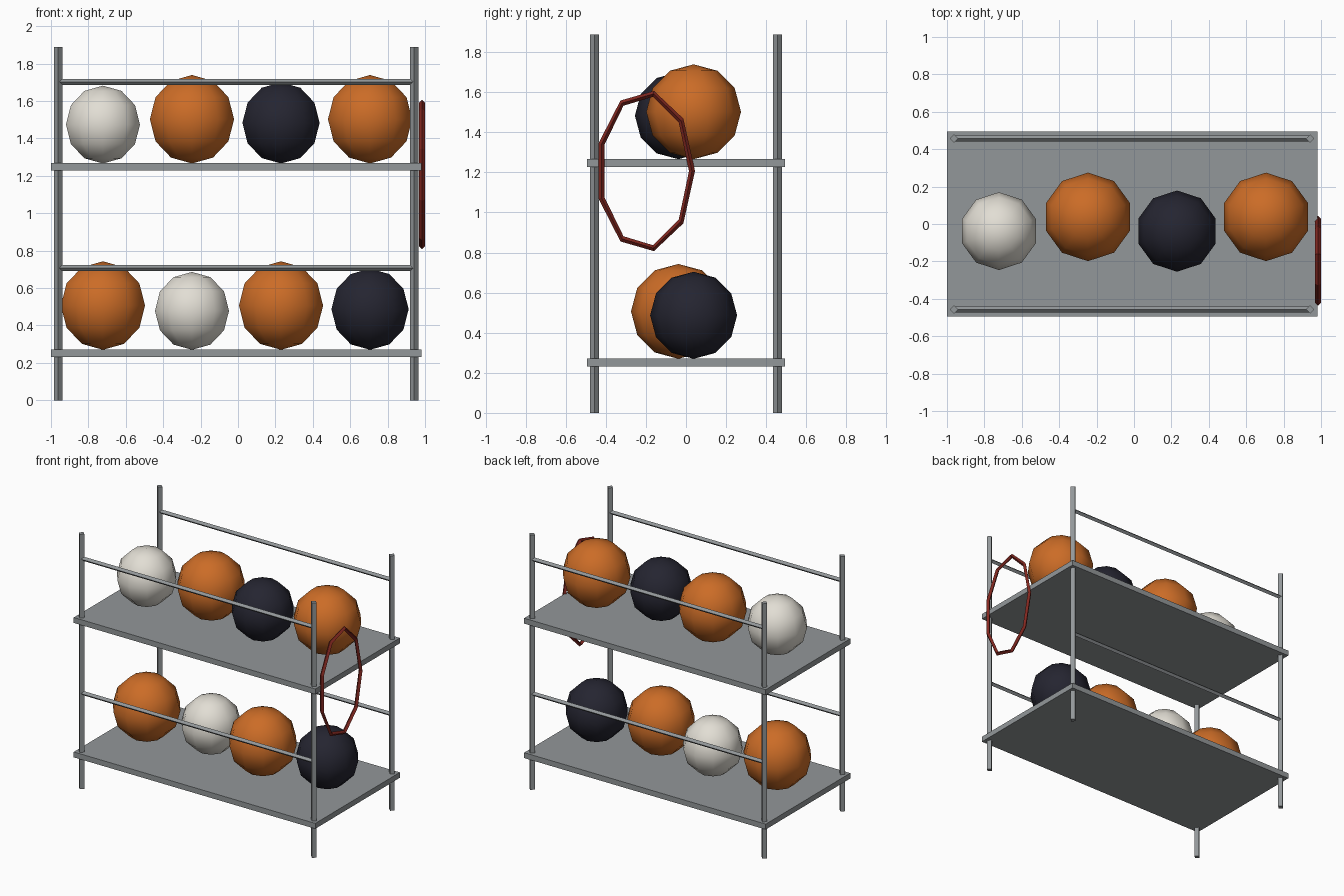
import bpy, bmesh, math
from mathutils import Matrix, Vector

if "Cube" in bpy.data.objects:
    bpy.data.objects.remove(bpy.data.objects["Cube"])


def material(name, rgb):
    m = bpy.data.materials.new(name)
    m.diffuse_color = (*rgb, 1)
    m.use_nodes = True
    m.node_tree.nodes["Principled BSDF"].inputs["Base Color"].default_value = m.diffuse_color
    return m


STEEL = material("grey steel", (0.29, 0.31, 0.32))
ORANGE = material("orange rubber", (0.60, 0.15, 0.02))
WHITE = material("off white leather", (0.76, 0.73, 0.66))
BLACK = material("dark navy rubber", (0.018, 0.018, 0.03))
RED = material("dark red hoop", (0.22, 0.02, 0.014))


def finish(name, bm, mat, smooth=False):
    bmesh.ops.recalc_face_normals(bm, faces=bm.faces)
    for f in bm.faces:
        f.smooth = smooth
    mesh = bpy.data.meshes.new(name)
    bm.to_mesh(mesh)
    bm.free()
    mesh.materials.append(mat)
    ob = bpy.data.objects.new(name, mesh)
    bpy.context.collection.objects.link(ob)
    return ob


def box(name, centre, size, mat):
    bm = bmesh.new()
    bmesh.ops.create_cube(bm, size=1, matrix=Matrix.Translation(centre) @ Matrix.Diagonal((*size, 1)))
    return finish(name, bm, mat)


def bar(name, a, b, r, mat):
    """Four-sided bar with its corners facing along the axes."""
    a, b = Vector(a), Vector(b)
    d = b - a
    u = Vector((0, 1, 0))
    v = d.normalized().cross(u)
    bm = bmesh.new()
    ends = [[bm.verts.new(p + r * (u * math.cos(k * math.pi / 2) + v * math.sin(k * math.pi / 2)))
             for k in range(4)] for p in (a, b)]
    for k in range(4):
        j = (k + 1) % 4
        bm.faces.new((ends[0][k], ends[0][j], ends[1][j], ends[1][k]))
    bm.faces.new(ends[0])
    bm.faces.new(ends[1])
    return finish(name, bm, mat)


def ball(name, centre, r, mat, segs=10, rings=6):
    """Low-poly ball with a meridian on the y axis."""
    c = Vector(centre)
    bm = bmesh.new()
    rows = []
    for i in range(1, rings):
        t = math.pi * i / rings
        rows.append([bm.verts.new(c + r * Vector((math.sin(t) * math.sin(2 * math.pi * k / segs),
                                                  math.sin(t) * math.cos(2 * math.pi * k / segs),
                                                  math.cos(t)))) for k in range(segs)])
    top = bm.verts.new(c + Vector((0, 0, r)))
    low = bm.verts.new(c - Vector((0, 0, r)))
    for k in range(segs):
        j = (k + 1) % segs
        bm.faces.new((top, rows[0][k], rows[0][j]))
        bm.faces.new((low, rows[-1][j], rows[-1][k]))
        for p, q in zip(rows, rows[1:]):
            bm.faces.new((p[k], q[k], q[j], p[j]))
    return finish(name, bm, mat, True)


def hoop(name, centre, ry, rz, r, mat, segs=9, sides=4):
    """Oval hoop standing in the yz plane."""
    c = Vector(centre)
    bm = bmesh.new()
    loops = []
    for i in range(segs):
        a = 2 * math.pi * i / segs
        loop = []
        for k in range(sides):
            b = 2 * math.pi * k / sides
            o = r * math.cos(b)
            loop.append(bm.verts.new(c + Vector((r * math.sin(b), (ry + o) * math.cos(a),
                                                 (rz + o) * math.sin(a)))))
        loops.append(loop)
    for i in range(segs):
        p, q = loops[i], loops[(i + 1) % segs]
        for k in range(sides):
            j = (k + 1) % sides
            bm.faces.new((p[k], p[j], q[j], q[k]))
    return finish(name, bm, mat)


CX, PX, PY = -0.01, 0.952, 0.457   # frame centre and post offsets

# Corner posts
for sx, side in ((-1, "left"), (1, "right")):
    for sy, face in ((-1, "front"), (1, "back")):
        x, y = CX + sx * PX, sy * PY
        bar(f"{face}_{side}_post", (x, y, 0), (x, y, 1.888), 0.0225, STEEL)

# Shelves, guard rails and balls
radius = {ORANGE: 0.2365, WHITE: 0.208, BLACK: 0.217}
tiers = (("lower", 0.252, (ORANGE, WHITE, ORANGE, BLACK)),
         ("upper", 1.248, (WHITE, ORANGE, BLACK, ORANGE)))
for tier, z, balls in tiers:
    box(f"{tier}_shelf", (CX, 0, z), (1.98, 0.99, 0.04), STEEL)
    for sy, face in ((-1, "front"), (1, "back")):
        bar(f"{tier}_{face}_rail", (CX - PX, sy * PY, z + 0.455),
            (CX + PX, sy * PY, z + 0.455), 0.016, STEEL)
    for i, mat in enumerate(balls):
        r = radius[mat]
        ball(f"{tier}_ball_{i + 1}", (-0.722 + 0.476 * i, 0.038 * (-1) ** (i + 1), z + 0.018 + r), r, mat)

# Hoop hanging on the right end
hoop("hanging_hoop", (0.984, -0.203, 1.207), 0.233, 0.391, 0.015, RED)
